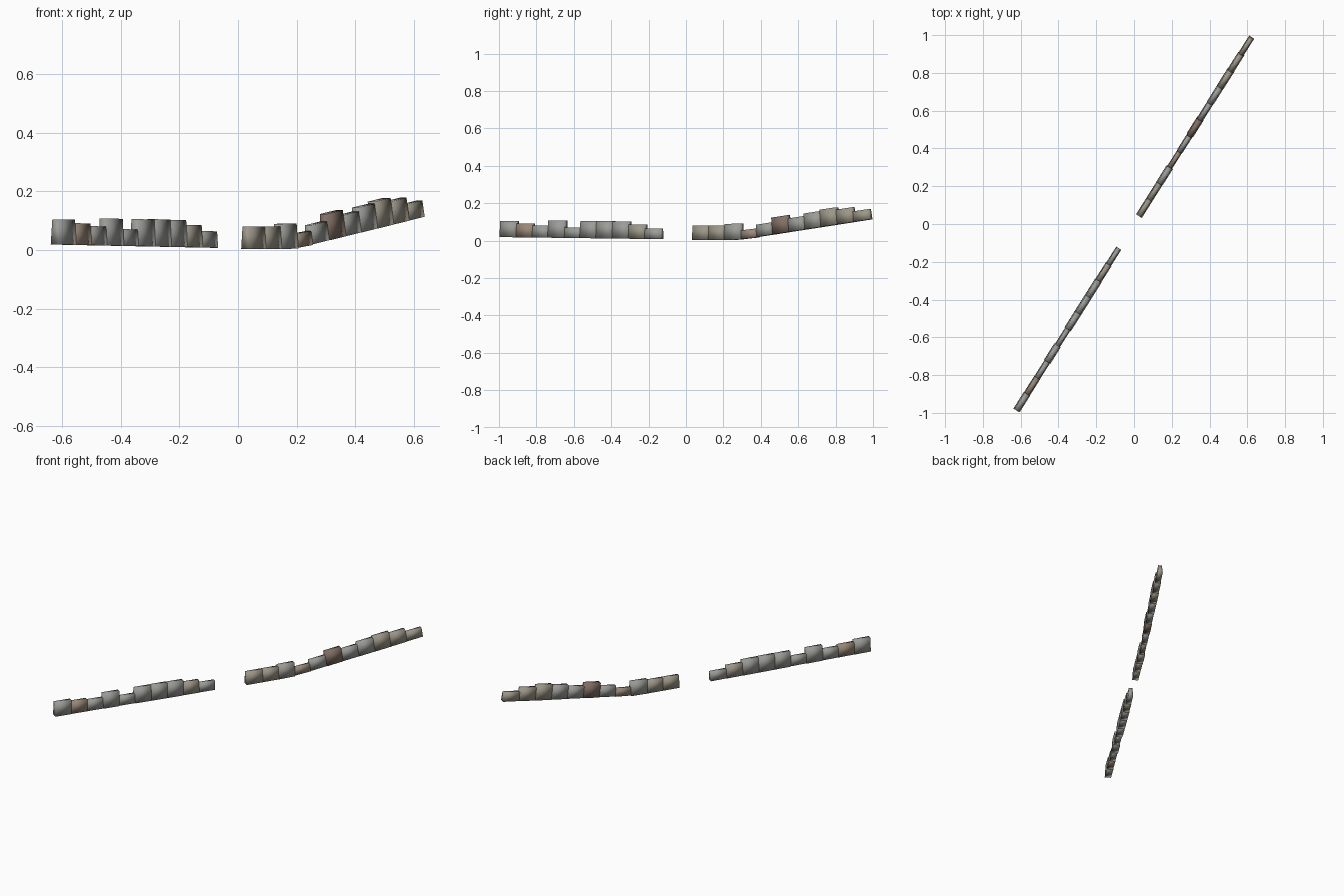
import bpy, bmesh, math
from mathutils import Matrix

if "Cube" in bpy.data.objects:
    bpy.data.objects.remove(bpy.data.objects["Cube"])

YAW = math.atan2(0.846, 0.532)      # both wall runs follow one diagonal
LENGTH = 0.1025


def material(name, rgb):
    m = bpy.data.materials.new(name)
    m.diffuse_color = (*rgb, 1)
    m.use_nodes = True
    m.node_tree.nodes["Principled BSDF"].inputs["Base Color"].default_value = m.diffuse_color
    return m


MATS = {
    "g": material("grey_stone", (0.33, 0.33, 0.31)),
    "t": material("tan_stone", (0.34, 0.31, 0.25)),
    "b": material("brown_stone", (0.32, 0.25, 0.19)),
    "r": material("red_brown_stone", (0.22, 0.16, 0.13)),
}


def block(name, y, bottom, height, slope, mat):
    """Tapered stone block standing on the sloping ground line."""
    base = 0.018 + 0.24 * height
    bm = bmesh.new()
    bmesh.ops.create_cube(bm, size=1)
    for v in bm.verts:
        taper = 0.7 if v.co.z > 0 else 1.0
        v.co = (v.co.x * LENGTH, v.co.y * base * taper, (v.co.z + 0.5) * height)
    bm.transform(Matrix.Translation((y * 0.63, y, bottom))
                 @ Matrix.Rotation(YAW, 4, 'Z')
                 @ Matrix.Rotation(-math.atan(slope), 4, 'Y'))
    for f in bm.faces:
        f.smooth = True
    me = bpy.data.meshes.new(name)
    bm.to_mesh(me)
    bm.free()
    me.materials.append(MATS[mat])
    ob = bpy.data.objects.new(name, me)
    bpy.context.collection.objects.link(ob)


# Front run: nearly level
front = [.086, .074, .065, .092, .057, .092, .093, .092, .076, .056]
for i, (h, m) in enumerate(zip(front, "gbggggggtg")):
    block(f"front_wall_stone_{i + 1}", -0.944 + 0.0858 * i,
          0.018 - 0.0011 * i, h, -0.011, m)

# Back run: level at first, then climbing
back = [.077, .077, .086, .048, .065, .090, .072, .085, .092, .079, .056]
slopes = [0, 0, .02, .10] + [.131] * 7
for i, (h, s, m) in enumerate(zip(back, slopes, "ttgbgrggttt")):
    y = 0.085 + 0.0861 * i
    bottom = (.003, .003, .004, .012)[i] if i < 4 else 0.019 + 0.155 * (y - 0.38)
    block(f"back_wall_stone_{i + 1}", y, bottom, h, s, m)
